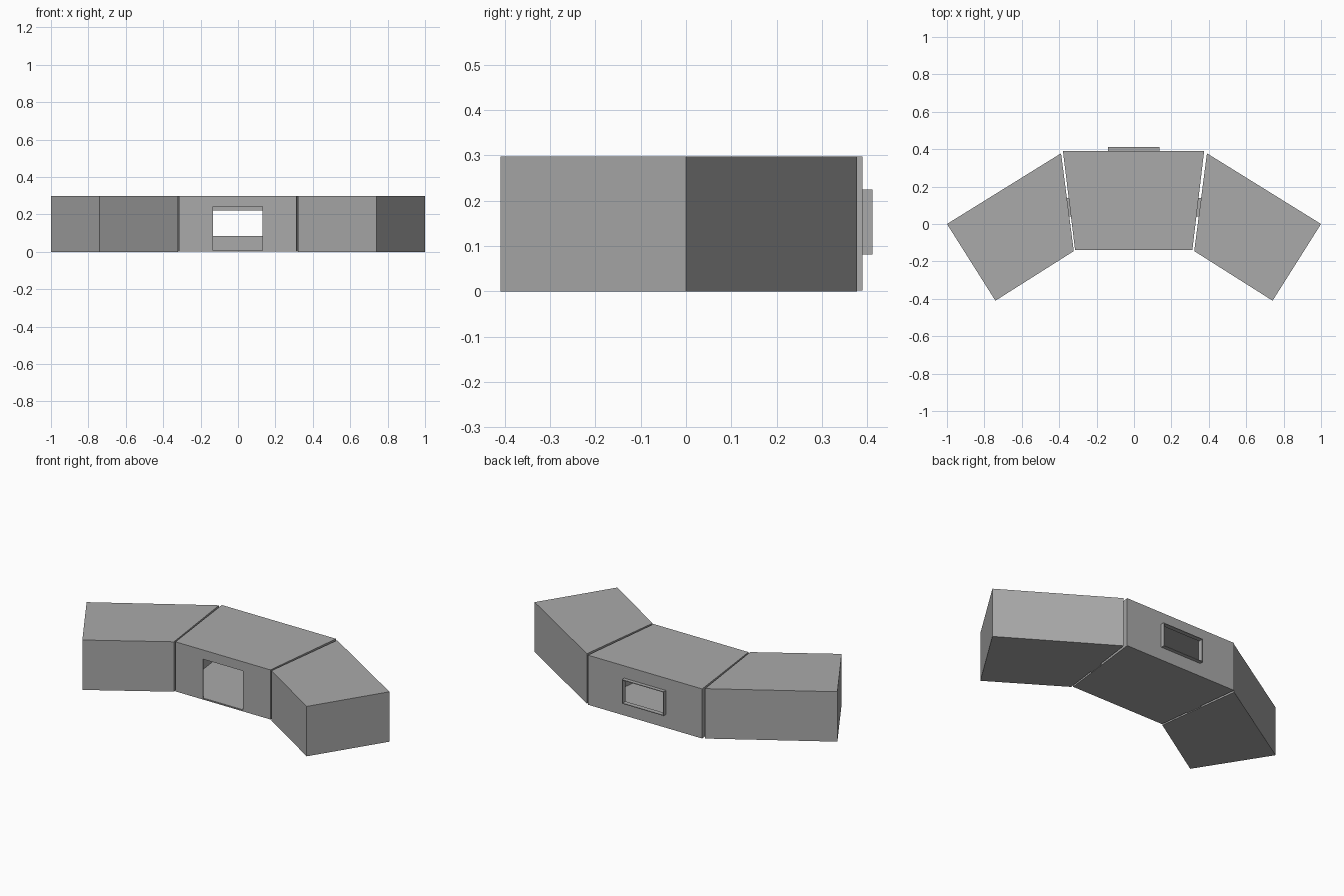
import bpy, bmesh
from mathutils import Vector

cube = bpy.data.objects.get("Cube")
if cube:
    bpy.data.objects.remove(cube, do_unlink=True)

HEIGHT = 0.298
WALL = 0.006

grey = bpy.data.materials.new("plain grey")
grey.use_nodes = True
grey.diffuse_color = (0.4, 0.4, 0.4, 1)
grey.node_tree.nodes["Principled BSDF"].inputs["Base Color"].default_value = (0.4, 0.4, 0.4, 1)


def finish(name, bm, thickness=0):
    bmesh.ops.recalc_face_normals(bm, faces=bm.faces)
    mesh = bpy.data.meshes.new(name)
    bm.to_mesh(mesh)
    bm.free()
    mesh.materials.append(grey)
    obj = bpy.data.objects.new(name, mesh)
    bpy.context.scene.collection.objects.link(obj)
    if thickness:
        mod = obj.modifiers.new("wall thickness", 'SOLIDIFY')
        mod.thickness = thickness
        mod.offset = -1
        mod.use_even_offset = True
    return obj


def prism(outline, z0, z1):
    bm = bmesh.new()
    base = bm.faces.new([bm.verts.new((x, y, z0)) for x, y in outline])
    ext = bmesh.ops.extrude_face_region(bm, geom=[base], use_keep_orig=True)
    verts = [g for g in ext["geom"] if isinstance(g, bmesh.types.BMVert)]
    bmesh.ops.translate(bm, vec=(0, 0, z1 - z0), verts=verts)
    bmesh.ops.recalc_face_normals(bm, faces=bm.faces)
    return bm


def opening(bm, side, x0, x1, z0, z1):
    """Cut a rectangular hole in the wall facing side (-1 front, 1 back)."""
    for axis, values in ((Vector((1, 0, 0)), (x0, x1)), (Vector((0, 0, 1)), (z0, z1))):
        for v in values:
            faces = [f for f in bm.faces if f.normal.y * side > 0.9]
            geom = faces + list({e for f in faces for e in f.edges}) \
                + list({p for f in faces for p in f.verts})
            bmesh.ops.bisect_plane(bm, geom=geom, plane_co=axis * v, plane_no=axis)
            bm.normal_update()
    hole = []
    for f in bm.faces:
        c = f.calc_center_median()
        if f.normal.y * side > 0.9 and x0 < c.x < x1 and z0 < c.z < z1:
            hole.append(f)
    bmesh.ops.delete(bm, geom=hole, context='FACES')


# Hollow middle room with a front doorway and a back window
room = prism([(-0.315, -0.14), (0.312, -0.14), (0.375, 0.39), (-0.38, 0.39)], 0.002, HEIGHT)
opening(room, -1, -0.133, 0.13, 0.004, 0.243)
opening(room, 1, -0.135, 0.13, 0.085, 0.222)
finish("middle_room", room, WALL)

# Thin rim standing out around the window
rim = prism([(-0.14, 0.387), (0.135, 0.387), (0.135, 0.412), (-0.14, 0.412)], 0.081, 0.225)
bmesh.ops.delete(rim, geom=[f for f in rim.faces if abs(f.normal.y) > 0.9], context='FACES')
finish("window_rim", rim, 0.004)

# Angled wings, mirrored, each joined to the room by a narrow threshold
wing = [(1, 0), (0.741, -0.41), (0.322, -0.145), (0.39, 0.378)]
threshold = [(0.33, 0.04), (0.35, 0.04), (0.363, 0.14), (0.343, 0.14)]
for name, s in (("left", 1), ("right", -1)):
    finish(name + "_wing", prism([(x * s, y) for x, y in wing], 0, HEIGHT))
    finish(name + "_threshold", prism([(x * s, y) for x, y in threshold], 0.004, 0.01))
